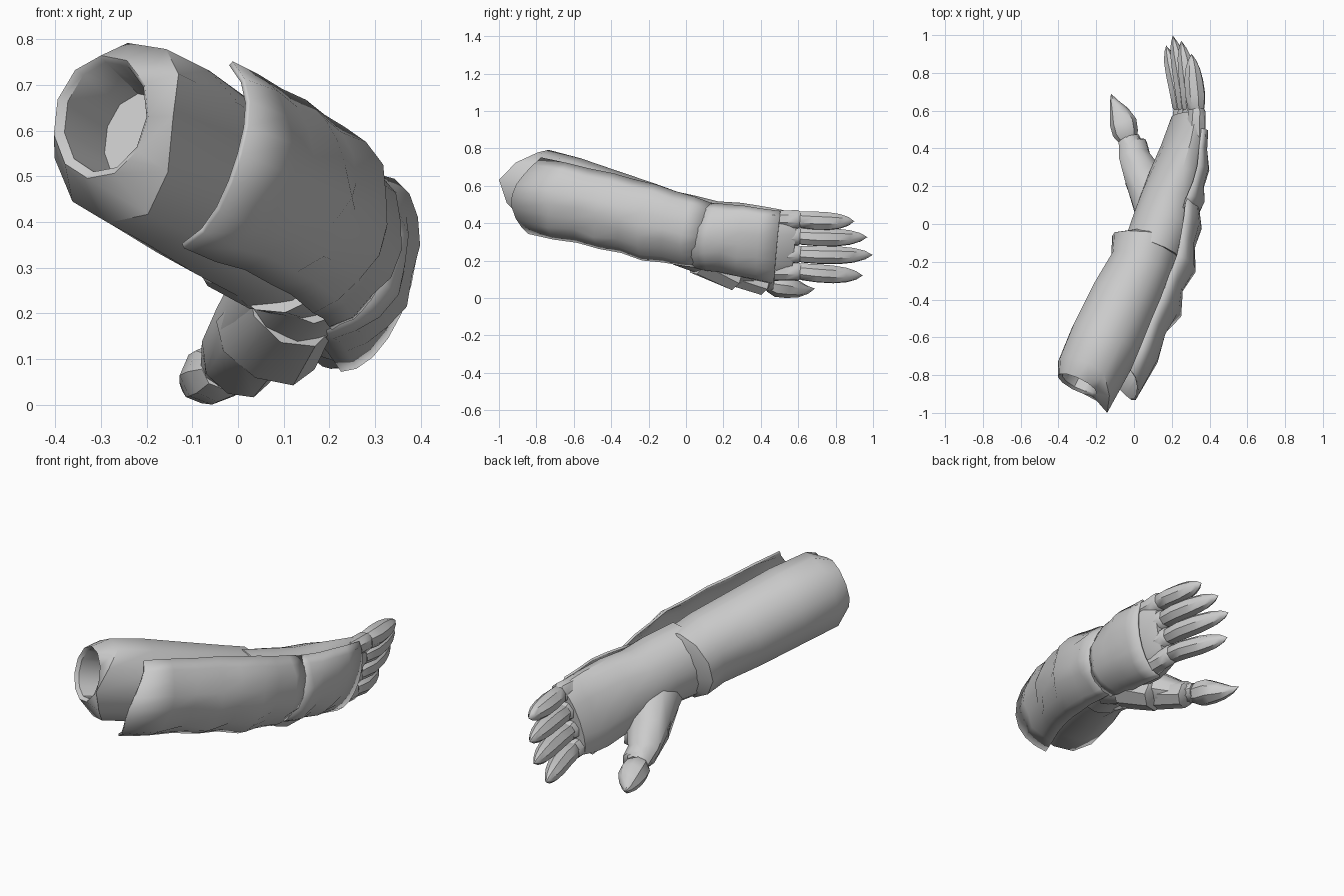
import bpy, bmesh, math, random
from math import radians, cos, sin
from mathutils import Vector, Euler

random.seed(7)


def loft(name, rings, n=12, arc=None, caps=(True, True), pull=None, jag=0.0, thick=0.0, angle=40):
    """Skin elliptical rings (x, y, z, ru, rv, pitch, roll, yaw); arc gives an open shell."""
    bm = bmesh.new()
    rows = []
    for i, (x, y, z, ru, rv, p, r, w) in enumerate(rings):
        m = Euler((radians(p), radians(r), radians(w))).to_matrix()
        row = []
        for k in range(n + (1 if arc else 0)):
            a = radians(arc[0] + (arc[1] - arc[0]) * k / n) if arc else 2 * math.pi * k / n
            front = max(0, cos(a))
            s = 1.0
            if jag and 0 < i < len(rings) - 1:
                s += (jag if i % 2 else -jag * 0.4) * front ** 2 * random.uniform(0.2, 1.3)
            back = pull[1] * front ** 3 if pull and i == pull[0] else 0
            row.append(bm.verts.new(Vector((x, y, z)) + m @ Vector((ru * s * cos(a), -back, rv * s * sin(a)))))
        rows.append(row)
    for r0, r1 in zip(rows, rows[1:]):
        for k in range(n):
            j = k + 1 if arc else (k + 1) % n
            bm.faces.new((r0[k], r0[j], r1[j], r1[k]))
    if not arc:
        if caps[0]:
            bm.faces.new(rows[0][::-1])
        if caps[1]:
            bm.faces.new(rows[-1])
    bmesh.ops.remove_doubles(bm, verts=bm.verts, dist=0.0005)
    bmesh.ops.recalc_face_normals(bm, faces=bm.faces)
    me = bpy.data.meshes.new(name)
    bm.to_mesh(me)
    bm.free()
    ob = bpy.data.objects.new(name, me)
    bpy.context.collection.objects.link(ob)
    if thick:
        s = ob.modifiers.new("thickness", 'SOLIDIFY')
        s.thickness = thick
        s.offset = 0
    bpy.ops.object.select_all(action='DESELECT')
    ob.select_set(True)
    bpy.context.view_layer.objects.active = ob
    bpy.ops.object.shade_smooth_by_angle(angle=radians(angle))
    return ob


def resample(keys, count):
    """Blend key rings into evenly spaced ones."""
    out = []
    for i in range(count):
        t = i / (count - 1) * (len(keys) - 1)
        k = min(int(t), len(keys) - 2)
        out.append([a + (b - a) * (t - k) for a, b in zip(keys[k], keys[k + 1])])
    return out


# Sleeve: recessed elbow opening, forearm, and flared cuff at the wrist
loft("sleeve", [
    (-.22, -.70, .58, .08, .105, -14, 0, -26),
    (-.29, -.84, .63, .10, .125, -14, 0, -26),
    (-.30, -.85, .63, .115, .14, -14, 0, -26),
    (-.24, -.79, .595, .18, .205, -14, 0, -26),
    (-.155, -.62, .55, .195, .205, -14, 0, -26),
    (-.05, -.40, .48, .19, .20, -14, 0, -26),
    (.04, -.22, .425, .175, .195, -14, 0, -22),
    (.075, -.08, .385, .195, .185, -12, 5, -8),
    (.11, -.055, .375, .13, .14, -12, 5, -8),
], n=11, pull=(3, .15))

# Glove: wrist to knuckles, flattening and rolling into the palm
loft("glove", [
    (.10, -.14, .39, .16, .195, -12, 5, -22),
    (.16, .02, .365, .165, .185, -10, 8, -18),
    (.19, .15, .335, .15, .185, -8, 14, -12),
    (.225, .28, .32, .13, .195, -6, 18, -8),
    (.258, .42, .29, .10, .205, -6, 18, -5),
    (.273, .50, .28, .085, .20, -6, 18, -4),
    (.275, .58, .275, .055, .18, -6, 18, -2),
], n=14)

# Jagged bracer shell over the outer forearm
loft("bracer", resample([
    (-.15, -.76, .56, .21, .235, -14, 12, -26),
    (.005, -.42, .485, .215, .225, -14, 8, -26),
    (.12, -.12, .405, .215, .225, -13, 8, -24),
    (.17, .14, .345, .17, .195, -10, 12, -16),
], 9), n=8, arc=(-60, 66), pull=(0, .09), jag=.14, thick=.012, angle=40)

# Plate over the back of the hand
loft("hand_plate", resample([
    (.17, .08, .345, .165, .185, -10, 10, -16),
    (.235, .25, .325, .14, .20, -8, 16, -10),
    (.275, .49, .28, .10, .21, -6, 16, -4),
], 6), n=9, arc=(-85, 72), jag=.14, thick=.012, angle=40)

# Fingers, top to bottom: knuckle band and pointed claw tip curling inwards
fingers = [  # base (x, z), middle x, tip (x, y, z)
    (.330, .42, .320, .305, .90, .41),
    (.300, .33, .295, .25, .97, .325),
    (.275, .235, .265, .205, .998, .23),
    (.250, .142, .235, .17, .945, .12),
]
for i, (bx, bz, mx, tx, ty, tz) in enumerate(fingers, 1):
    start = .595
    length = ty - start
    loft(f"knuckle_{i}", [
        (bx, .46, bz, .054, .052, 0, 18, 0),
        (bx, .53, bz, .050, .050, 0, 18, 0),
        (bx + .003, .595, bz, .049, .053, 0, 18, 0),
        (bx, .62, bz, .036, .040, 0, 18, 0),
    ], n=8)
    tip = [(0, .036, .036), (.06, .047, .047), (.3, .056, .051), (.55, .052, .050),
           (.75, .040, .041), (.9, .021, .024), (1, .0001, .0001)]
    rings = []
    for t, ru, rv in tip:
        x = bx + (mx - bx) * min(1, t * 2) + (tx - mx) * max(0, t - .4) / .6
        rings.append((x, start + length * t, bz + (tz - bz) * t - .004 * sin(t * math.pi),
                      ru, rv, 0, 18, 0))
    loft(f"finger_claw_{i}", rings, n=8)

# Thumb: broad base webbed into the palm, two flared cuffs below, clawed tip
loft("thumb_base", [
    (.155, .00, .31, .13, .15, -28, 20, 14),
    (.105, .14, .235, .13, .125, -28, 25, 20),
    (.045, .26, .165, .108, .085, -24, 25, 20),
    (-.005, .37, .11, .082, .062, -18, 20, 16),
    (-.028, .46, .08, .055, .048, -8, 0, 14),
], n=10)
thumb_cuffs = [
    [(.12, .07, .22, .11, .10), (.06, .25, .13, .125, .085), (.05, .27, .135, .08, .06)],
    [(.035, .24, .14, .09, .075), (-.005, .41, .083, .085, .07), (-.02, .43, .085, .055, .045)],
]
for i, cuff in enumerate(thumb_cuffs, 1):
    loft(f"thumb_cuff_{i}", [c + (-22, 25, 18) for c in cuff], n=8, angle=45)
loft("thumb_claw", [
    (-.032, .44, .078, .048, .045, -8, 0, 14),
    (-.045, .48, .072, .068, .066, -6, 0, 14),
    (-.058, .54, .064, .072, .064, -4, 0, 14),
    (-.080, .60, .049, .050, .046, 0, 0, 16),
    (-.106, .65, .044, .022, .022, 6, 0, 14),
    (-.122, .69, .05, .0001, .0001, 6, 0, 10),
], n=8)
